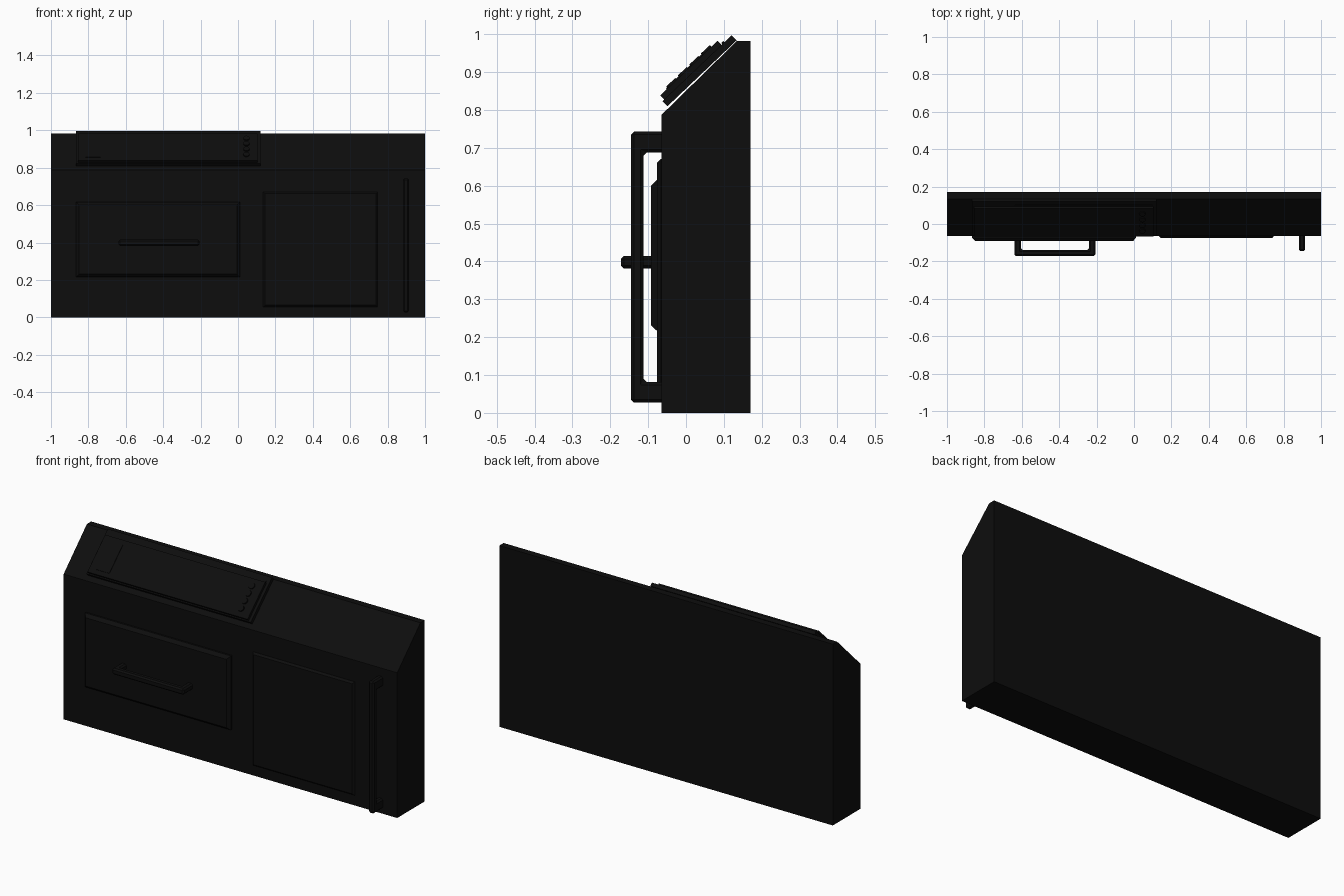
import bpy, bmesh, math
from mathutils import Vector

if "Cube" in bpy.data.objects:
    bpy.data.objects.remove(bpy.data.objects["Cube"])

black = bpy.data.materials.new("black")
black.diffuse_color = (0.004, 0.004, 0.004, 1)
black.use_nodes = True
black.node_tree.nodes["Principled BSDF"].inputs["Base Color"].default_value = black.diffuse_color


def finish(name, bm, bevel=0):
    bmesh.ops.recalc_face_normals(bm, faces=bm.faces)
    me = bpy.data.meshes.new(name)
    bm.to_mesh(me)
    bm.free()
    ob = bpy.data.objects.new(name, me)
    bpy.context.collection.objects.link(ob)
    me.materials.append(black)
    if bevel:
        mod = ob.modifiers.new("bevel", 'BEVEL')
        mod.width = bevel
        mod.segments = 1
    return ob


def prism(name, points, offset, bevel=0):
    """Extrude a planar outline of 3D points along offset."""
    bm = bmesh.new()
    face = bm.faces.new([bm.verts.new(p) for p in points])
    ext = bmesh.ops.extrude_face_region(bm, geom=[face])
    verts = [g for g in ext["geom"] if isinstance(g, bmesh.types.BMVert)]
    bmesh.ops.translate(bm, verts=verts, vec=offset)
    return finish(name, bm, bevel)


def raised_panel(name, x0, x1, z0, z1, y_back, y_edge, y_front, inset):
    """Front panel with a chamfered rim."""
    bm = bmesh.new()
    rings = []
    for y, i in ((y_back, 0), (y_edge, 0), (y_front, inset)):
        rings.append([bm.verts.new(p) for p in (
            (x0 + i, y, z0 + i), (x1 - i, y, z0 + i),
            (x1 - i, y, z1 - i), (x0 + i, y, z1 - i))])
    for a, b in zip(rings, rings[1:]):
        for k in range(4):
            bm.faces.new((a[k], a[(k + 1) % 4], b[(k + 1) % 4], b[k]))
    bm.faces.new(rings[0])
    bm.faces.new(rings[-1])
    return finish(name, bm)


def bracket(a0, a1, y_back, y_out, y_in, post):
    """U-shaped handle outline as (along, y) pairs."""
    return [(a0, y_back), (a0, y_out), (a1, y_out), (a1, y_back),
            (a1 - post, y_back), (a1 - post, y_in),
            (a0 + post, y_in), (a0 + post, y_back)]


# Cabinet body with sloping top
profile = [(-0.065, 0), (0.171, 0), (0.171, 0.982), (0.134, 0.982), (-0.065, 0.787)]
prism("cabinet_body", [(-1, y, z) for y, z in profile], (2, 0, 0))

# Drawer and door fronts
raised_panel("drawer_front", -0.865, 0.01, 0.215, 0.617, -0.06, -0.075, -0.092, 0.016)
raised_panel("door_front", 0.135, 0.747, 0.055, 0.671, -0.06, -0.066, -0.076, 0.01)

# Handles
prism("drawer_handle", [(x, y, 0.381) for x, y in
      bracket(-0.638, -0.207, -0.08, -0.172, -0.138, 0.034)], (0, 0, 0.034), 0.008)
prism("door_handle", [(0.882, y, z) for z, y in
      bracket(0.027, 0.743, -0.055, -0.145, -0.112, 0.055)], (0.032, 0, 0), 0.008)

# Sloping control panel, laid out along the slope (along) and its normal (out)
angle = math.radians(43.6)
along = Vector((0, math.cos(angle), math.sin(angle)))
out = Vector((0, -math.sin(angle), math.cos(angle)))
origin = Vector((0, -0.049, 0.81))


def slab(name, x0, x1, s0, s1, n0, n1):
    pts = [origin + along * s + out * n + Vector((x0, 0, 0))
           for s, n in ((s0, n0), (s1, n0), (s1, n1), (s0, n1))]
    return prism(name, pts, (x1 - x0, 0, 0))


slab("panel_base", -0.865, 0.12, 0, 0.252, 0, 0.019)
slab("panel_face", -0.855, 0.105, 0.006, 0.215, 0.019, 0.034)
slab("panel_display", -0.815, -0.735, 0.03, 0.19, 0.034, 0.037)
slab("panel_trim", -0.635, 0.1, 0.218, 0.226, 0.019, 0.023)

# Row of round buttons
for i in range(4):
    bm = bmesh.new()
    bmesh.ops.create_cone(bm, cap_ends=True, segments=16, radius1=0.018,
                          radius2=0.016, depth=0.012)
    ob = finish(f"panel_button_{i + 1}", bm)
    ob.rotation_euler = (angle, 0, 0)
    ob.location = origin + along * (0.05 + i * 0.042) + out * 0.034 + Vector((0.045, 0, 0))
